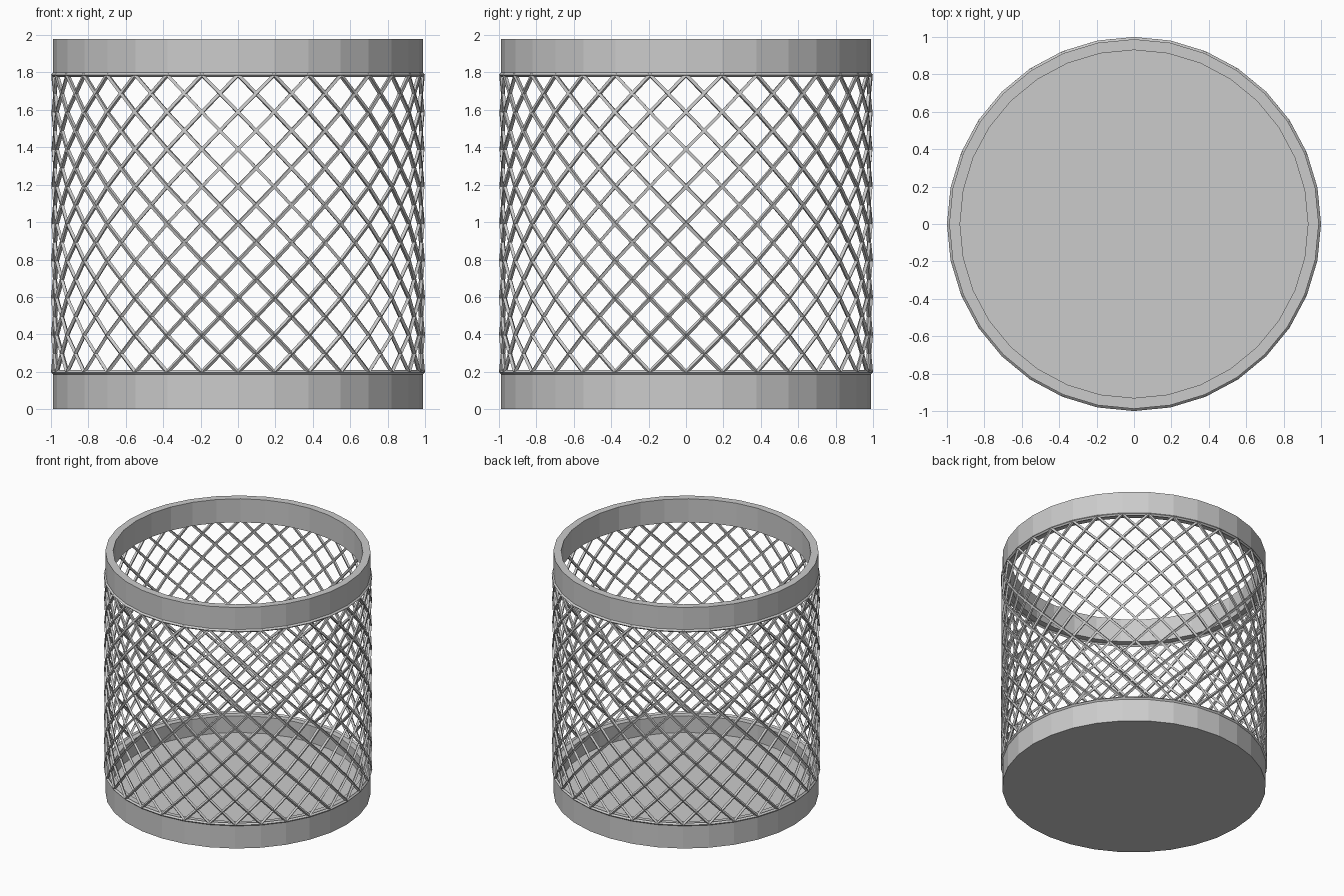
import bpy
import math

if "Cube" in bpy.data.objects:
    bpy.data.objects.remove(bpy.data.objects["Cube"])

SIDES = 32
R_OUT, R_IN = 0.988, 0.93
Z_LOW, Z_HIGH = 0.197, 1.787
ROWS = 8


def ring_point(i, r, z):
    a = 2 * math.pi * i / SIDES
    return (r * math.cos(a), r * math.sin(a), z)


def lathe(name, profile, closed):
    """Revolve (radius, z) points; open profiles get end caps."""
    n = len(profile)
    verts = [ring_point(i, r, z) for r, z in profile for i in range(SIDES)]
    faces = []
    for k in range(n if closed else n - 1):
        a, b = k * SIDES, ((k + 1) % n) * SIDES
        for i in range(SIDES):
            j = (i + 1) % SIDES
            faces.append((a + i, a + j, b + j, b + i))
    if not closed:
        faces.append(tuple(reversed(range(SIDES))))
        faces.append(tuple((n - 1) * SIDES + i for i in range(SIDES)))
    mesh = bpy.data.meshes.new(name)
    mesh.from_pydata(verts, [], faces)
    obj = bpy.data.objects.new(name, mesh)
    bpy.context.collection.objects.link(obj)
    return obj


def wires(name, paths, cyclic=False):
    curve = bpy.data.curves.new(name, 'CURVE')
    curve.dimensions = '3D'
    curve.bevel_depth = 0.012
    curve.bevel_resolution = 0
    curve.use_fill_caps = True
    for path in paths:
        s = curve.splines.new('POLY')
        s.points.add(len(path) - 1)
        for p, co in zip(s.points, path):
            p.co = (*co, 1)
        s.use_cyclic_u = cyclic
        s.use_smooth = False
    obj = bpy.data.objects.new(name, curve)
    bpy.context.collection.objects.link(obj)
    return obj


# Solid base with raised lip
lathe("base_cup", [(R_OUT, 0), (R_OUT, 0.197), (R_IN, 0.197), (R_IN, 0.06)], False)

# Open rim band at the top
lathe("top_rim", [(R_OUT, Z_HIGH), (R_OUT, 1.98), (R_IN, 1.98), (R_IN, Z_HIGH)], True)

# Diagonal mesh wires, one set leaning each way
step = (Z_HIGH - Z_LOW) / ROWS
for name, lean in (("mesh_wires_right", 1), ("mesh_wires_left", -1)):
    wires(name, [[ring_point(i + lean * k, R_OUT, Z_LOW + k * step)
                  for k in range(ROWS + 1)] for i in range(SIDES)])

# Border wires where the mesh meets the bands
wires("border_wires", [[ring_point(i, R_OUT, z) for i in range(SIDES)]
                       for z in (Z_LOW, Z_HIGH)], True)
